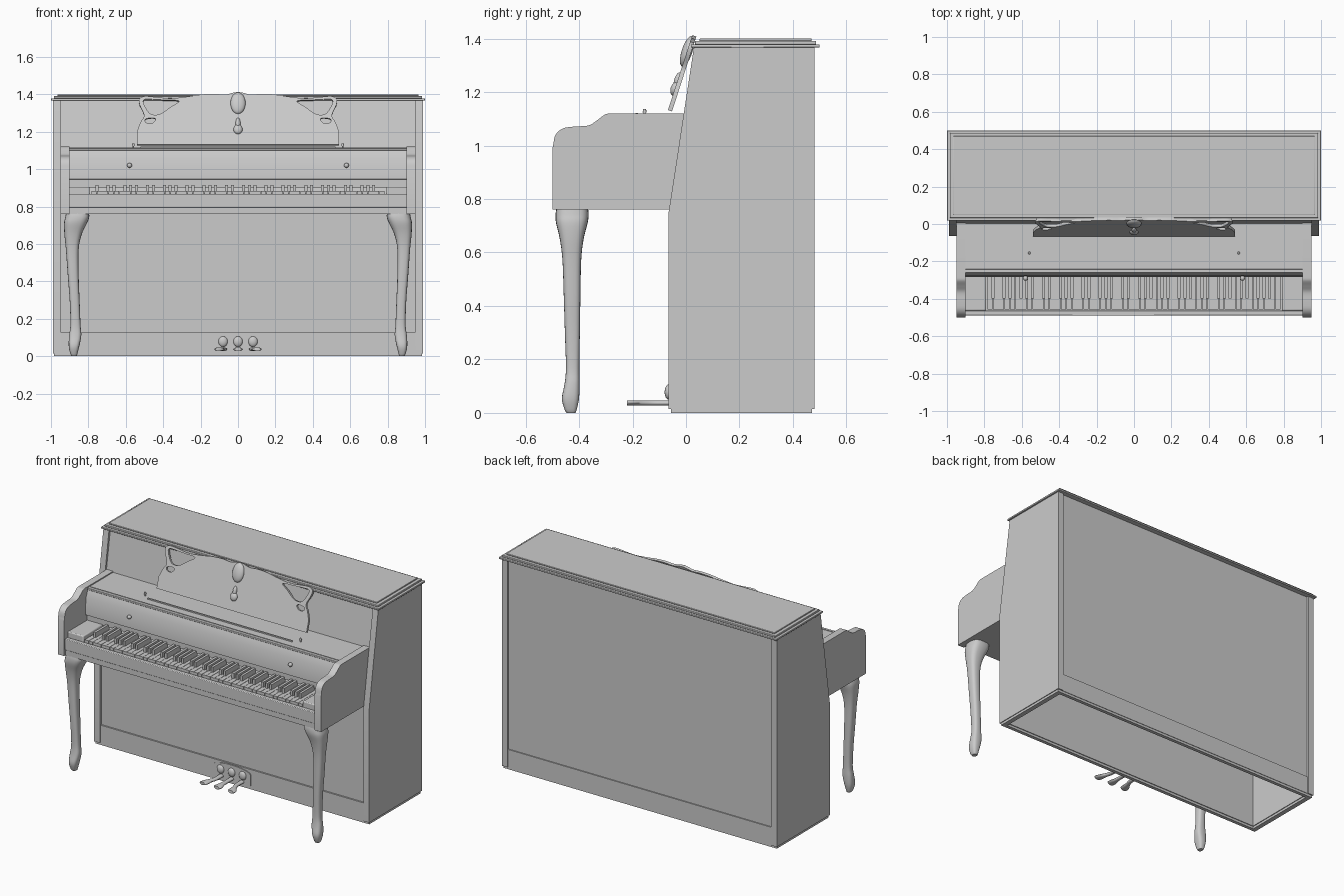
import bpy, bmesh, math
from mathutils import Matrix, Vector

if "Cube" in bpy.data.objects:
    bpy.data.objects.remove(bpy.data.objects["Cube"])


def finish(name, bm, mirror=False):
    bmesh.ops.recalc_face_normals(bm, faces=bm.faces)
    me = bpy.data.meshes.new(name)
    bm.to_mesh(me)
    bm.free()
    ob = bpy.data.objects.new(name, me)
    bpy.context.collection.objects.link(ob)
    if mirror:
        ob.modifiers.new("Mirror", 'MIRROR')
    return ob


def add_box(bm, x0, x1, y0, y1, z0, z1):
    m = Matrix.Translation(((x0 + x1) / 2, (y0 + y1) / 2, (z0 + z1) / 2))
    bmesh.ops.create_cube(bm, size=1, matrix=m @ Matrix.Diagonal((x1 - x0, y1 - y0, z1 - z0, 1)))


def boxes(name, items, mirror=False, bevel=0):
    bm = bmesh.new()
    for b in items:
        add_box(bm, *b)
    ob = finish(name, bm, mirror)
    if bevel:
        mod = ob.modifiers.new("Bevel", 'BEVEL')
        mod.width, mod.segments = bevel, 2
    return ob


def prism(name, yz, x0, x1, mirror=False):
    """Side profile in (y, z), extruded along x."""
    bm = bmesh.new()
    f = bm.faces.new([bm.verts.new((x0, y, z)) for y, z in yz])
    r = bmesh.ops.extrude_face_region(bm, geom=[f])
    vs = [v for v in r["geom"] if isinstance(v, bmesh.types.BMVert)]
    bmesh.ops.translate(bm, verts=vs, vec=(x1 - x0, 0, 0))
    return finish(name, bm, mirror)


def smooth(pts, n=5, closed=False):
    """Catmull-Rom interpolation of tuples of any length."""
    k, out = len(pts), []
    get = (lambda i: pts[i % k]) if closed else (lambda i: pts[max(0, min(k - 1, i))])
    for i in range(k if closed else k - 1):
        a, b, c, d = (get(i + j) for j in (-1, 0, 1, 2))
        for s in range(n):
            t = s / n
            out.append(tuple(0.5 * (2 * q + (r - p) * t + (2 * p - 5 * q + 4 * r - w) * t * t
                                    + (3 * q - p - 3 * r + w) * t ** 3)
                             for p, q, r, w in zip(a, b, c, d)))
    return out if closed else out + [pts[-1]]


def loft(name, rings, mirror=False):
    bm = bmesh.new()
    vr = [[bm.verts.new(p) for p in r] for r in rings]
    n = len(vr[0])
    for a, b in zip(vr, vr[1:]):
        for i in range(n):
            bm.faces.new((a[i], a[(i + 1) % n], b[(i + 1) % n], b[i]))
    bm.faces.new(vr[0])
    bm.faces.new(vr[-1])
    return finish(name, bm, mirror)


def plate(name, loops, depth):
    """Flat filled outline with holes, extruded."""
    cu = bpy.data.curves.new(name, 'CURVE')
    cu.dimensions, cu.fill_mode, cu.extrude = '2D', 'BOTH', depth / 2
    for lp in loops:
        sp = cu.splines.new('POLY')
        sp.points.add(len(lp) - 1)
        for p, (x, y) in zip(sp.points, lp):
            p.co = (x, y, 0, 1)
        sp.use_cyclic_u = True
    ob = bpy.data.objects.new(name, cu)
    bpy.context.collection.objects.link(ob)
    bpy.ops.object.select_all(action='DESELECT')
    ob.select_set(True)
    bpy.context.view_layer.objects.active = ob
    bpy.ops.object.convert(target='MESH')
    return bpy.context.view_layer.objects.active


# Case: side walls, inset panels, hollow open bottom
prism("case_side", [(-.065, .015), (-.065, .75), (.03, 1.37), (.48, 1.37), (.48, .015)], .95, .99, True)
boxes("lower_front_panel", [(-.95, .95, -.05, -.03, .13, .77)])
boxes("back_panel", [(-.95, .95, .45, .468, .13, 1.37)])
boxes("bottom_rails", [(-.95, .95, -.06, -.03, .015, .13), (-.95, .95, .45, .475, .015, .13)])
prism("upper_front_panel", [(-.055, .76), (.045, 1.37), (.065, 1.37), (-.035, .76)], -.95, .95)
boxes("base_plinth", [(-.985, .985, -.057, -.035, 0, .016), (-.985, .985, .45, .472, 0, .016),
                      (-.985, -.955, -.057, .472, 0, .016), (.955, .985, -.057, .472, 0, .016)])

# Stepped lid
for i, (x, y0, y1, z0, z1) in enumerate([(1, .018, .5, 1.366, 1.378), (.985, .033, .487, 1.378, 1.391),
                                         (.966, .05, .47, 1.391, 1.4)]):
    boxes("lid_step_%d" % i, [(-x, x, y0, y1, z0, z1)], bevel=.003)

# Keyboard arms with scrolled front
curve = smooth([(-.497, 1.0), (-.488, 1.04), (-.46, 1.064), (-.416, 1.071), (-.365, 1.075),
                (-.333, 1.094), (-.303, 1.116), (-.28, 1.12)])
prism("keyboard_arm", [(-.04, .76), (-.5, .76), (-.5, .99)] + curve + [(.015, 1.12)], .902, .948, True)

# Keybed, slip, cheeks, fallboard and shelf
boxes("keybed", [(-.91, .91, -.485, -.04, .76, .795)])
boxes("key_slip", [(-.905, .905, -.49, -.462, .795, .868)], bevel=.004)
boxes("key_cheek", [(.79, .905, -.463, -.255, .79, .905)], True, .006)
prism("fallboard", [(-.265, .9), (-.265, .944), (-.283, .946), (-.283, .955), (-.275, 1.056),
                    (-.257, 1.1), (-.235, 1.1), (-.235, .9)], -.905, .905)
boxes("top_shelf", [(-.905, .905, -.262, .02, 1.1, 1.113)], bevel=.003)
boxes("music_ledge", [(-.52, .52, -.188, -.18, 1.112, 1.121)])


def rod(bm, p, direction, r, h, r2=None):
    rot = Vector(direction).to_track_quat('Z', 'Y').to_matrix().to_4x4()
    bmesh.ops.create_cone(bm, cap_ends=True, segments=16, radius1=r, radius2=r if r2 is None else r2,
                          depth=h, matrix=Matrix.Translation(p) @ rot)


# Knobs on the fallboard and the shelf, and the long hinge
bm = bmesh.new()
rod(bm, (.58, -.283, 1.02), (0, -1, 0), .006, .02)
bmesh.ops.create_uvsphere(bm, u_segments=16, v_segments=10, radius=.013,
                          matrix=Matrix.Translation((.58, -.29, 1.02)))
finish("fallboard_knob", bm, True)
bm = bmesh.new()
rod(bm, (.56, -.155, 1.118), (0, 0, 1), .004, .02)
rod(bm, (.56, -.155, 1.13), (0, 0, 1), .007, .012, .006)
finish("shelf_peg", bm, True)
bm = bmesh.new()
rod(bm, (0, -.24, 1.113), (1, 0, 0), .003, 1.8)
finish("shelf_hinge", bm)

# Keys: 52 white, 36 black, starting at A
w = 1.57 / 52
white = [(-.785 + i * w + .001, -.785 + (i + 1) * w - .001, -.458, -.255, .795, .882) for i in range(52)]
black = [(-.785 + (i + 1) * w - .008, -.785 + (i + 1) * w + .008, -.398, -.255, .87, .915)
         for i in range(51) if (i + 5) % 7 in (0, 1, 3, 4, 5)]
boxes("white_keys", white)
boxes("black_keys", black)

# Cabriole legs: z, x0, x1, y0, y1
sections = [(0, .862, .89, -.447, -.413), (.015, .858, .897, -.455, -.408), (.055, .848, .905, -.464, -.4),
            (.11, .838, .903, -.454, -.398), (.17, .842, .896, -.449, -.399), (.3, .847, .9, -.453, -.397),
            (.43, .852, .91, -.457, -.395), (.57, .852, .92, -.462, -.392), (.65, .836, .928, -.472, -.383),
            (.71, .808, .93, -.486, -.368), (.74, .796, .924, -.488, -.364), (.762, .796, .92, -.485, -.366)]
rings = []
for z, x0, x1, y0, y1 in smooth(sections, 4):
    ring = []
    for k in range(24):
        c, s = math.cos(k * math.tau / 24), math.sin(k * math.tau / 24)
        ring.append(((x0 + x1) / 2 + (x1 - x0) / 2 * math.copysign(abs(c) ** .7, c),
                     (y0 + y1) / 2 + (y1 - y0) / 2 * math.copysign(abs(s) ** .7, s), z))
    rings.append(ring)
loft("front_leg", rings, True)

# Music desk: scrolled pierced panel leaning back
TILT = math.radians(18)
frame = Matrix.Translation((0, -.06, 1.13)) @ Matrix.Rotation(math.pi / 2 - TILT, 4, 'X')


def on_desk(pts, sx=1):
    return [(sx * x, (z - 1.13) / math.cos(TILT)) for x, z in pts]


half = smooth([(.54, 1.2), (.52, 1.25), (.502, 1.285), (.525, 1.34), (.528, 1.372), (.5, 1.387), (.44, 1.383),
               (.36, 1.376), (.27, 1.385), (.2, 1.396), (.13, 1.4), (.07, 1.396), (.03, 1.405), (0, 1.41)])
big = smooth([(.505, 1.35), (.5, 1.37), (.46, 1.371), (.39, 1.367), (.315, 1.362), (.36, 1.33),
              (.41, 1.295), (.45, 1.288), (.478, 1.302)], closed=True)
small = smooth([(.495, 1.265), (.455, 1.272), (.44, 1.262), (.46, 1.243), (.49, 1.245)], closed=True)
outline = [(.54, 1.13)] + half
outline += [(-x, z) for x, z in reversed(outline[:-1])]
loops = [on_desk(outline)] + [on_desk(h, s) for h in (big, small) for s in (1, -1)]
desk = plate("music_desk", loops, .016)
desk.matrix_world = frame

# Raised oval and drop ornaments on the desk
bm = bmesh.new()
for z, rx, rz, d in [(1.35, .04, .06, .02), (1.21, .024, .027, .016), (1.243, .013, .03, .013)]:
    x, v = on_desk([(0, z)])[0]
    bmesh.ops.create_uvsphere(bm, u_segments=24, v_segments=12, radius=1,
                              matrix=frame @ Matrix.Translation((x, v, .008)) @ Matrix.Diagonal((rx, rz, d, 1)))
finish("desk_ornament", bm)

# Pedals, with shields and an arched backing plate
arch = [(-.135, .025), (.135, .025)] + [(.135 * math.cos(a), .095 + .03 * math.sin(a))
                                        for a in (math.pi * i / 12 for i in range(13))]
back = plate("pedal_plate", [arch], .006)
back.matrix_world = Matrix.Translation((0, -.062, 0)) @ Matrix.Rotation(math.pi / 2, 4, 'X')
for i, side in enumerate((-1, 0, 1)):
    path = smooth([(-.06, .016, 0), (-.12, .014, .0), (-.16, .016, .012), (-.19, .025, .022), (-.212, .026, .026),
                   (-.22, .018, .027)], 4)
    rings = []
    for y, hw, dx in path:
        cx = side * (.075 + dx)
        rings.append([(cx + hw * math.cos(a), y, .037 + .01 * math.sin(a))
                      for a in (math.tau * k / 16 for k in range(16))])
    loft("pedal_%d" % i, rings)
    bm = bmesh.new()
    bmesh.ops.create_uvsphere(bm, u_segments=16, v_segments=10, radius=1,
                              matrix=Matrix.Translation((side * .08, -.066, .078)) @ Matrix.Diagonal((.025, .014, .028, 1)))
    finish("pedal_shield_%d" % i, bm)

# Smooth shading with sharp edges kept
bpy.ops.object.select_all(action='SELECT')
bpy.context.view_layer.objects.active = desk
bpy.ops.object.shade_smooth_by_angle(angle=math.radians(35))
